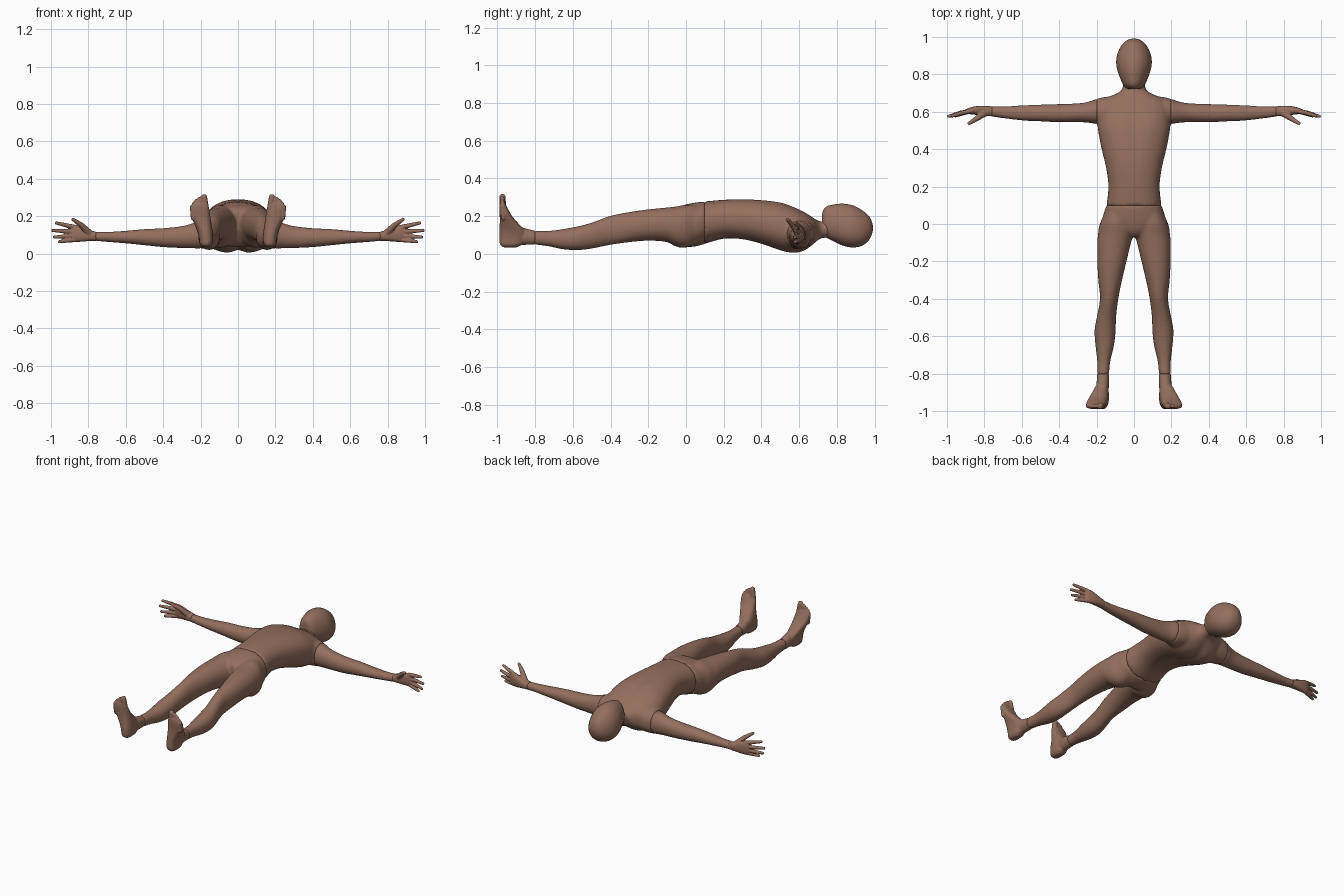
import bpy, bmesh, math
from mathutils import Vector, Matrix

skin = bpy.data.materials.new("brown skin")
skin.diffuse_color = (0.30, 0.16, 0.112, 1)


def sample(secs, i, s):
    """Hermite interpolation between cross-sections i and i+1."""
    def slope(k, c):
        a, b = secs[max(k - 1, 0)], secs[min(k + 1, len(secs) - 1)]
        return (b[c] - a[c]) / (b[0] - a[0])
    p, q = secs[i], secs[i + 1]
    d = q[0] - p[0]
    out = [p[0] + d * s]
    for c in range(1, 5):
        out.append((2*s**3 - 3*s*s + 1) * p[c] + (s**3 - 2*s*s + s) * d * slope(i, c)
                   + (3*s*s - 2*s**3) * q[c] + (s**3 - s*s) * d * slope(i + 1, c))
    return out


def loft(bm, axis, secs, power=2.0, taper=0.0, flip=1, steps=4, n=32):
    """Skin rounded sections (position, min a, max a, min b, max b) along an axis."""
    rows = [sample(secs, i, k / steps) for i in range(len(secs) - 1) for k in range(steps)]
    rows.append(list(secs[-1]))
    rings = []
    for t, a0, a1, b0, b1 in rows:
        ring = []
        for k in range(n):
            u = 2 * math.pi * k / n
            ca, sa = math.cos(u), math.sin(u)
            ca = math.copysign(abs(ca) ** (2 / power), ca)
            sa = math.copysign(abs(sa) ** (2 / power), sa)
            a = (a0 + a1) / 2 + (a1 - a0) / 2 * ca * (1 - taper * sa)
            b = (b0 + b1) / 2 + (b1 - b0) / 2 * sa
            co = {'x': (t, a, b), 'y': (a, t, b), 'z': (a, b, t)}[axis]
            ring.append(bm.verts.new((co[0] * flip, co[1], co[2])))
        rings.append(ring)
    for r, s in zip(rings, rings[1:]):
        for k in range(n):
            bm.faces.new((r[k], r[(k + 1) % n], s[(k + 1) % n], s[k]))
    bm.faces.new(rings[0])
    bm.faces.new(rings[-1])


def digit(bm, points, radii):
    """Chain of tapered segments with round joints."""
    pts = [Vector(p) for p in points]
    for p, r in zip(pts, radii):
        bmesh.ops.create_uvsphere(bm, u_segments=14, v_segments=10, radius=r,
                                  matrix=Matrix.Translation(p))
    for p, q, r, s in zip(pts, pts[1:], radii, radii[1:]):
        m = Matrix.Translation((p + q) / 2) @ (q - p).to_track_quat('Z', 'Y').to_matrix().to_4x4()
        bmesh.ops.create_cone(bm, cap_ends=True, segments=14, radius1=r, radius2=s,
                              depth=(q - p).length, matrix=m)


def finish(bm, name, voxel, smooth, mirror=False):
    """Fuse the forms of one body part into a smooth skin."""
    bmesh.ops.recalc_face_normals(bm, faces=bm.faces[:])
    me = bpy.data.meshes.new(name)
    bm.to_mesh(me)
    bm.free()
    me.materials.append(skin)
    ob = bpy.data.objects.new(name, me)
    bpy.context.collection.objects.link(ob)
    rm = ob.modifiers.new("fuse", 'REMESH')
    rm.mode, rm.voxel_size, rm.use_smooth_shade = 'VOXEL', voxel, True
    sm = ob.modifiers.new("soften", 'SMOOTH')
    sm.factor, sm.iterations = 0.5, smooth
    if mirror:
        ob.modifiers.new("mirror", 'MIRROR').use_mirror_merge = False
    for p in me.polygons:
        p.use_smooth = True


# Head
bm = bmesh.new()
loft(bm, 'y', [(.722, -.036, .036, .10, .222), (.74, -.055, .055, .088, .25),
               (.78, -.074, .074, .068, .262), (.82, -.088, .088, .048, .267),
               (.86, -.095, .095, .036, .264), (.90, -.091, .091, .034, .252),
               (.94, -.076, .076, .046, .228), (.97, -.053, .053, .072, .202),
               (.985, -.032, .032, .10, .175), (.993, -.006, .006, .13, .145)], 2.1, .12)
finish(bm, "head", .008, 3)

# Torso with neck and shoulder stubs
bm = bmesh.new()
loft(bm, 'y', [(.098, -.147, .147, .053, .278), (.2, -.137, .137, .08, .287),
               (.3, -.149, .149, .074, .291), (.4, -.173, .173, .047, .288),
               (.5, -.192, .192, .012, .276), (.56, -.196, .196, .0, .256),
               (.61, -.195, .195, .006, .233), (.65, -.18, .18, .028, .21),
               (.68, -.135, .135, .052, .19), (.70, -.088, .088, .068, .178),
               (.72, -.064, .064, .08, .172), (.76, -.058, .058, .085, .19)], 2.3)
# hollow along the spine and breastbone
for v in bm.verts:
    groove = math.exp(-(v.co.x / .035) ** 2) * math.exp(-((v.co.y - .5) / .16) ** 2)
    v.co.z += groove * (.026 if v.co.z < .14 else -.007)
for side in (1, -1):
    loft(bm, 'x', [(.10, .50, .685, .03, .20), (.15, .515, .68, .026, .19),
                   (.2, .532, .67, .026, .178)], 2.2, flip=side)
finish(bm, "torso", .009, 4)

# Arms
bm = bmesh.new()
loft(bm, 'x', [(.195, .534, .67, .027, .178), (.25, .542, .652, .029, .16),
               (.3, .545, .645, .03, .147), (.4, .544, .641, .035, .136),
               (.5, .549, .638, .045, .131), (.6, .554, .634, .055, .122),
               (.7, .566, .628, .063, .116), (.765, .575, .629, .068, .117)], 2.1)
finish(bm, "arms", .008, 2, True)

# Hands: palm, four fingers, thumb
bm = bmesh.new()
loft(bm, 'x', [(.758, .576, .629, .068, .117), (.80, .578, .632, .067, .127),
               (.85, .584, .629, .063, .147), (.88, .588, .622, .064, .15),
               (.90, .596, .612, .075, .14)], 2.4)
for base_z, mid, tip in ((.140, (.92, .594, .152), (.972, .578, .164)),
                         (.117, (.93, .594, .120), (.991, .576, .124)),
                         (.095, (.925, .593, .092), (.982, .576, .088)),
                         (.075, (.91, .593, .070), (.955, .578, .064))):
    digit(bm, [(.865, .606, base_z), mid, tip], [.013, .0115, .0085])
digit(bm, [(.79, .598, .105), (.835, .568, .15), (.86, .551, .168), (.882, .538, .183)],
      [.02, .015, .012, .009])
finish(bm, "hands", .0035, 2, True)

# Pelvis and legs
bm = bmesh.new()
loft(bm, 'y', [(.10, -.147, .147, .053, .278), (.05, -.164, .164, .04, .272),
               (0, -.168, .168, .04, .262), (-.04, -.11, .11, .075, .248),
               (-.068, -.04, .04, .13, .225)], 2.3)
for side in (1, -1):
    loft(bm, 'y', [(.06, .02, .155, .06, .255), (0, .004, .183, .033, .26),
                   (-.05, .002, .192, .038, .252), (-.1, .016, .196, .062, .246),
                   (-.2, .04, .196, .07, .236), (-.3, .064, .191, .062, .222),
                   (-.4, .084, .182, .048, .202), (-.5, .096, .199, .028, .166),
                   (-.57, .098, .211, .02, .147), (-.65, .107, .206, .024, .132),
                   (-.73, .126, .197, .04, .122), (-.805, .134, .197, .05, .122)],
         2.1, flip=side)
finish(bm, "pelvis_and_legs", .009, 3)

# Feet: ankle, sole to instep, toes
bm = bmesh.new()
loft(bm, 'y', [(-.80, .135, .197, .05, .122), (-.85, .133, .2, .048, .135),
               (-.91, .138, .205, .045, .15)], 2.1)
loft(bm, 'z', [(.035, .152, .19, -.97, -.895), (.05, .138, .203, -.986, -.87),
               (.08, .134, .208, -.99, -.855), (.12, .136, .218, -.99, -.855),
               (.16, .142, .234, -.988, -.888), (.20, .148, .25, -.988, -.922),
               (.24, .154, .256, -.99, -.945), (.265, .164, .246, -.988, -.958),
               (.275, .175, .235, -.983, -.965)], 2.5)
for x0, x1, tip, r in ((.173, .181, .302, .0165), (.197, .206, .293, .0115),
                       (.214, .223, .281, .011), (.229, .237, .266, .0105),
                       (.241, .247, .249, .0105)):
    digit(bm, [(x0, -.970, tip - .06), (x1, -.974, tip)], [r * 1.1, r])
finish(bm, "feet", .0045, 3, True)
